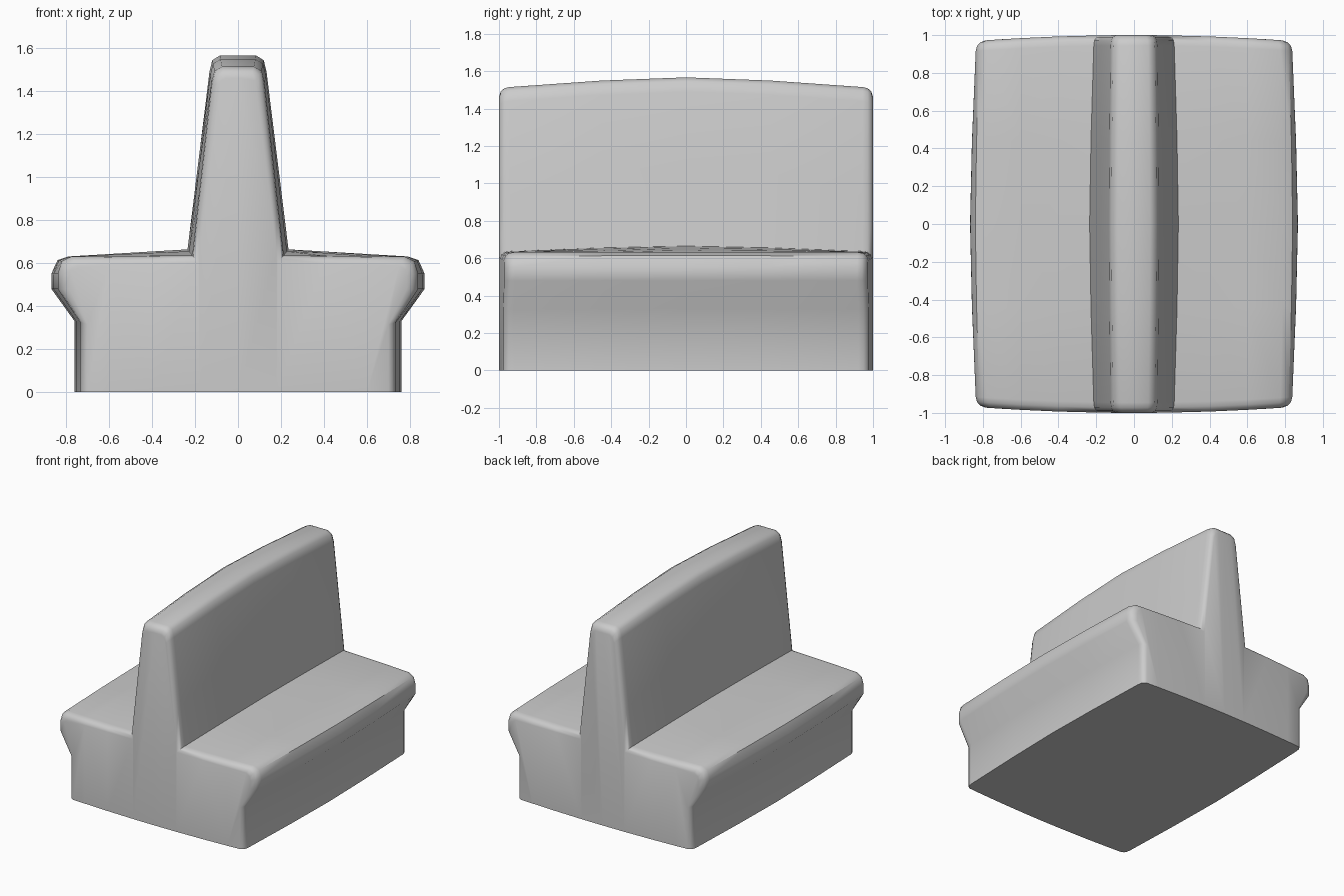
import bpy, bmesh, math

if "Cube" in bpy.data.objects:
    bpy.data.objects.remove(bpy.data.objects["Cube"])

# Half cross-sections (x, z): middle, just before the end rounding, and end cap
MID = [(.76, 0), (.76, .33), (.868, .48), (.867, .555), (.84, .615), (.79, .632),
       (.235, .665), (.133, 1.49), (.12, 1.545), (.085, 1.567)]
END = [(.735, 0), (.735, .325), (.838, .48), (.838, .555), (.82, .61), (.775, .632),
       (.213, .637), (.124, 1.44), (.11, 1.495), (.075, 1.515)]
CAP = [(.70, 0), (.70, .315), (.785, .48), (.785, .54), (.78, .57), (.75, .59),
       (.185, .605), (.095, 1.41), (.08, 1.45), (.055, 1.462)]
Y_END = .945


def blend(a, b, t):
    return [(p[0] + (q[0] - p[0]) * t, p[1] + (q[1] - p[1]) * t) for p, q in zip(a, b)]


def section(y):
    a = abs(y)
    if a <= Y_END:
        return blend(MID, END, (a / Y_END) ** 1.5)
    u = (a - Y_END) / (1 - Y_END)
    return blend(END, CAP, 1 - math.sqrt(max(0, 1 - u * u)))


# Loft the symmetric sections along y
bm = bmesh.new()
half = [.45, Y_END, .972, .991, 1]
stations = [-y for y in reversed(half)] + [0] + half
rings = []
for y in stations:
    pts = section(y)
    pts = pts + [(-x, z) for x, z in reversed(pts)]
    rings.append([bm.verts.new((x, y, z)) for x, z in pts])
n = len(rings[0])
for a, b in zip(rings, rings[1:]):
    for i in range(n):
        j = (i + 1) % n
        bm.faces.new((a[i], a[j], b[j], b[i]))
bm.faces.new(rings[0])
bm.faces.new(rings[-1])

# Split the ends into columns, then bulge them outward
for x in (-.6, -.4, -.18, 0, .18, .4, .6):
    bmesh.ops.bisect_plane(bm, geom=bm.verts[:] + bm.edges[:] + bm.faces[:],
                           plane_co=(x, 0, 0), plane_no=(1, 0, 0))
for v in bm.verts:
    v.co.y *= 1 - .045 * v.co.x ** 2
bmesh.ops.recalc_face_normals(bm, faces=bm.faces[:])

mesh = bpy.data.meshes.new("finned_block")
bm.to_mesh(mesh)
bm.free()
obj = bpy.data.objects.new("finned_block", mesh)
bpy.context.collection.objects.link(obj)
bpy.context.view_layer.objects.active = obj
obj.select_set(True)
bpy.ops.object.shade_smooth_by_angle(angle=math.radians(45))
